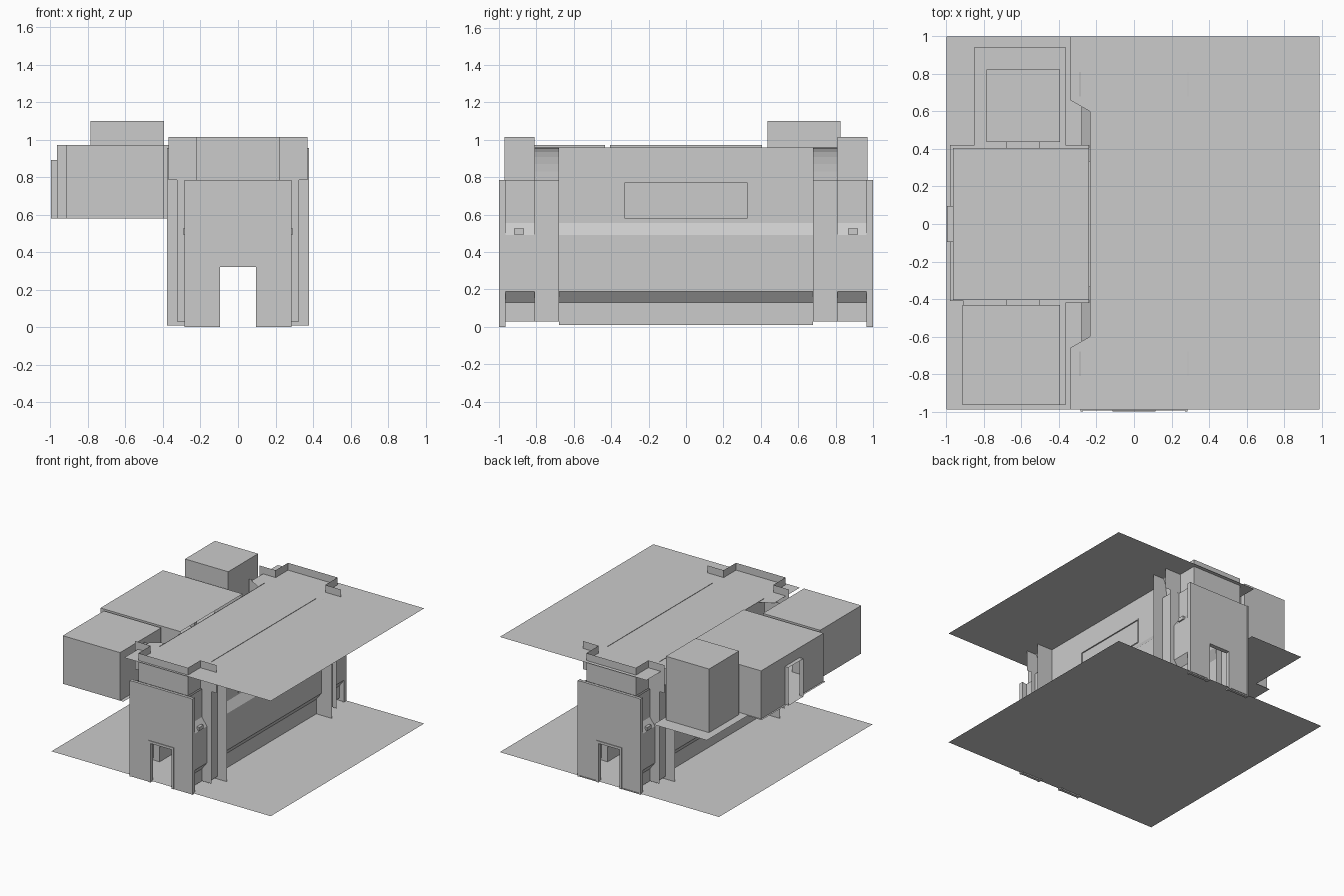
import bpy
import math

if "Cube" in bpy.data.objects:
    bpy.data.objects.remove(bpy.data.objects["Cube"])


def mesh(name, verts, faces):
    me = bpy.data.meshes.new(name)
    me.from_pydata(verts, [], faces)
    me.update()
    ob = bpy.data.objects.new(name, me)
    bpy.context.collection.objects.link(ob)
    return ob


def flat(name, outline, z):
    """Horizontal sheet from an xy outline."""
    return mesh(name, [(x, y, z) for x, y in outline], [range(len(outline))])


def box(name, x, y, z, skip=()):
    """Box from ranges; skip leaves out sides such as '+x'."""
    v = [(a, b, c) for a in x for b in y for c in z]
    sides = {'-x': (0, 1, 3, 2), '+x': (4, 6, 7, 5), '-y': (0, 4, 5, 1),
             '+y': (2, 3, 7, 6), '-z': (0, 2, 6, 4), '+z': (1, 5, 7, 3)}
    return mesh(name, v, [f for k, f in sides.items() if k not in skip])


def wall(name, path, z0, z1):
    """Vertical sheet standing on an xy path."""
    n = len(path)
    v = [(x, y, z) for z in (z0, z1) for x, y in path]
    return mesh(name, v, [(i, i + 1, n + i + 1, n + i) for i in range(n - 1)])


def section(name, profile, y0, y1):
    """Sheet made by running an xz profile along y."""
    n = len(profile)
    v = [(x, y, z) for y in (y0, y1) for x, z in profile]
    return mesh(name, v, [(i, i + 1, n + i + 1, n + i) for i in range(n - 1)])


FLOOR, CEIL, HEAD = 0.01, 0.955, 0.785

# Large floor and ceiling sheets
flat("floor", [(-1, -.99), (.99, -.99), (.99, 1), (-1, 1)], FLOOR)
flat("ceiling", [(-.34, -.99), (.99, -.99), (.99, 1), (-.34, 1), (-.34, .66),
                 (-.235, .6), (-.235, -.6), (-.34, -.66)], CEIL)

# Long side walls with bulged middle and a window
for s, side in ((1, "right"), (-1, "left")):
    lower = [(.235, FLOOR), (.235, .13), (.28, .19), (.28, .49), (.235, .555), (.235, .575)]
    section(side + "_wall_lower", [(s * x, z) for x, z in lower], -.68, .68)
    for e in (-1, 1):
        wall(side + "_window_side", [(s * .235, e * .33), (s * .235, e * .68)], .575, .775)
    wall(side + "_wall_upper", [(s * .235, -.68), (s * .235, .68)], .775, CEIL + .003)
    if s == 1:
        wall("right_window_panel", [(.23, -.33), (.23, .33)], .575, .775)
    # Window frame bars
    for z in (.571, .771):
        box(side + "_window_rail", sorted((s * .23, s * .24)), (-.335, .335), (z, z + .008))
    for y in (-.335, .327):
        box(side + "_window_stile", sorted((s * .23, s * .24)), (y, y + .008), (.571, .779))

    for e, end in ((-1, "front"), (1, "back")):
        tag = end + "_" + side + "_"
        # Pillar with flanges
        wall(tag + "pillar", [(s * .29, e * .68), (s * .29, e * .81)], .03, HEAD)
        cove = [(.25 + .04 * (1 - math.cos(t * math.pi / 12)),
                 HEAD + .173 * math.sin(t * math.pi / 12)) for t in range(7)]
        section(tag + "pillar_cove", [(s * x, z) for x, z in [(.29, HEAD)] + cove],
                e * .68, e * .81)
        wall(tag + "inner_flange", [(s * .235, e * .68), (s * .378, e * .68)], FLOOR, CEIL)
        wall(tag + "outer_flange", [(s * .24, e * .81), (s * .325, e * .81)], .03, HEAD)
        # Short wall between the pillar and the end wall
        short = [(.24, .03), (.24, .13), (.285, .19), (.285, .49), (.24, .555), (.24, HEAD)]
        section(tag + "short_wall", [(s * x, z) for x, z in short], e * .81, e * .97)
        box(tag + "switch_box", sorted((s * .27, s * .292)),
            sorted((e * .865, e * .92)), (.495, .525))

# End walls with doorway, frame and raised transom
for e, end in ((-1, "front"), (1, "back")):
    yr = sorted((e * .972, e * .995))
    for s in (-1, 1):
        box(end + "_wall_half", sorted((s * .095, s * .285)), yr, (0, HEAD))
        box(end + "_door_jamb", sorted((s * .095, s * .115)),
            sorted((e * .965, e * 1)), (0, .34))
        box(end + "_wall_trim", sorted((s * .273, s * .285)),
            sorted((e * .965, e * 1)), (0, HEAD))
    box(end + "_wall_over_door", (-.095, .095), yr, (.32, HEAD))
    box(end + "_door_head", (-.095, .095), sorted((e * .965, e * 1)), (.32, .34))
    wall(end + "_transom", [(-.37, e * .81), (-.225, e * .81), (-.225, e * .97),
                            (.225, e * .97), (.225, e * .81), (.37, e * .81)], HEAD, 1.015)

# Overlook room beside the hall, on a shared floor
BASE, ROOF = .578, .972
flat("room_floor", [(-.98, -.41), (-.91, -.41), (-.91, -.965), (-.365, -.965),
                    (-.365, -.42), (-.24, -.42), (-.24, .42), (-.365, .42), (-.365, .945),
                    (-.85, .945), (-.85, .42), (-.98, .42)], BASE)
flat("room_roof", [(-.965, -.405), (-.24, -.405), (-.24, .405), (-.965, .405)], ROOF)
for e in (-1, 1):
    # Side walls with an opening to the neighbouring rooms
    for x0, x1 in ((-.965, -.68), (-.5, -.24)):
        wall("room_side_wall", [(x0, e * .405), (x1, e * .405)], BASE, ROOF)
    wall("room_side_head", [(-.68, e * .405), (-.5, e * .405)], .89, ROOF)
    box("room_passage", (-.68, -.5), sorted((e * .405, e * .437)), (BASE, .89),
        ('-y', '+y', '-z'))
    # Back wall beside the entrance
    wall("room_back_wall", [(-.965, e * .095), (-.965, e * .405)], BASE, ROOF)
wall("room_back_head", [(-.965, -.095), (-.965, .095)], .89, ROOF)
box("room_entrance", (-.998, -.965), (-.095, .095), (BASE, .89), ('-x', '+x'))


# Neighbouring side rooms, open at the passage
def side_room(name, x, y, top, door_y):
    box(name, x, y, (BASE, top), ('-z', '-y' if door_y == y[0] else '+y'))
    for a, b in ((x[0], -.68), (-.5, x[1])):
        wall(name + "_door_side", [(a, door_y), (b, door_y)], BASE, top)
    wall(name + "_door_head", [(-.68, door_y), (-.5, door_y)], .89, top)


side_room("front_side_room", (-.915, -.395), (-.965, -.432), ROOF, -.432)
side_room("back_side_room", (-.787, -.395), (.437, .825), 1.1, .437)
